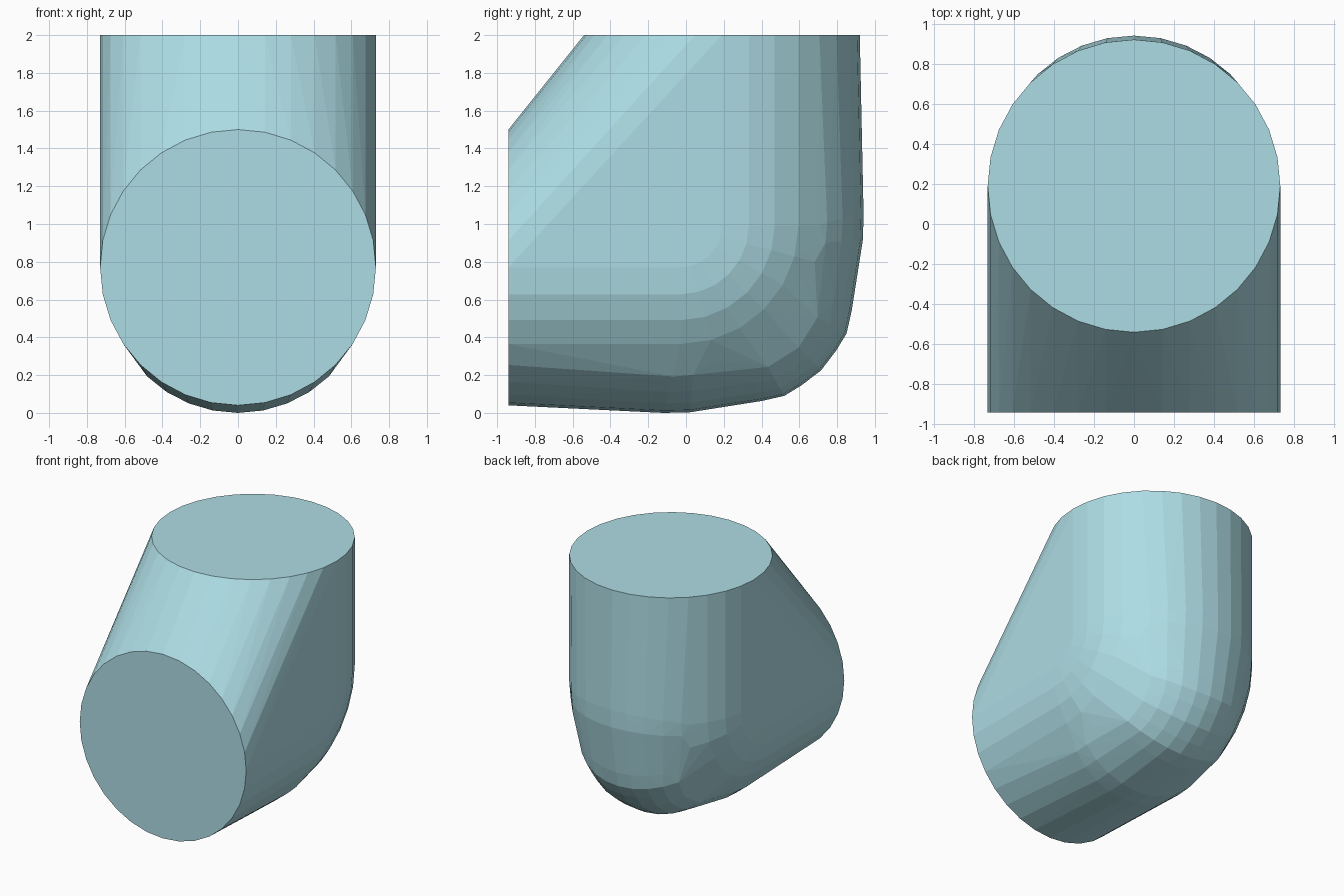
import bpy, bmesh
from math import sin, cos, pi, sqrt
from mathutils import Vector

if "Cube" in bpy.data.objects:
    bpy.data.objects.remove(bpy.data.objects["Cube"])

R, SIDES = 0.73, 32          # pipe radius and sides
AXIS_Y, AXIS_Z = 0.19, 0.77  # centre lines of the upright and level legs
BEND = 0.22                  # bend radius of the centre line

bm = bmesh.new()


def ring(y, z, tilt):
    """Pipe section; tilt 0 faces the front, pi/2 faces up."""
    for i in range(SIDES):
        a = 2 * pi * i / SIDES
        r = R * cos(a)
        bm.verts.new((R * sin(a), y + r * sin(tilt), z - r * cos(tilt)))


# Open ends and the bend of the elbow
ring(-0.94, AXIS_Z, 0)
ring(AXIS_Y, 2.0, pi / 2)
for k in range(7):
    t = pi / 2 * k / 6
    ring(AXIS_Y - BEND + BEND * sin(t), AXIS_Z + BEND - BEND * cos(t), t)

# Rounded heel: half of its outline, mirrored across the elbow's diagonal
# (y, z, crosswise radius)
half = [(-0.12, 0.0, 0.68), (0.02, 0.003, 0.68), (0.40, 0.063, 0.62),
        (0.52, 0.09, 0.60), (0.61, 0.145, 0.58), (0.715, 0.225, 0.58)]
outline = half + [(0.94 - z, 0.94 - y, r) for y, z, r in half[:-1]]
core = Vector((0, 0.1, 0.84))
for y, z, r in outline:
    p = Vector((0, y, z))
    inward = (core - p).normalized()
    for k in range(-4, 5):
        x = r * sin(k * pi / 16)
        q = p + inward * (r - sqrt(r * r - x * x))
        bm.verts.new((x, q.y, q.z))

# Wrap everything in one faceted skin
res = bmesh.ops.convex_hull(bm, input=bm.verts[:])
loose = {g for g in res["geom_interior"] + res["geom_unused"]
         if isinstance(g, bmesh.types.BMVert)}
bmesh.ops.delete(bm, geom=list(loose), context='VERTS')
bmesh.ops.dissolve_limit(bm, angle_limit=0.005, verts=bm.verts[:], edges=bm.edges[:])
bmesh.ops.recalc_face_normals(bm, faces=bm.faces[:])

mesh = bpy.data.meshes.new("elbow_hull")
bm.to_mesh(mesh)
bm.free()
elbow = bpy.data.objects.new("elbow_hull", mesh)
bpy.context.collection.objects.link(elbow)

# Pale blue finish
mat = bpy.data.materials.new("pale_blue")
mat.diffuse_color = (0.42, 0.72, 0.78, 1)
mat.use_nodes = True
mat.node_tree.nodes["Principled BSDF"].inputs["Base Color"].default_value = mat.diffuse_color
mesh.materials.append(mat)
